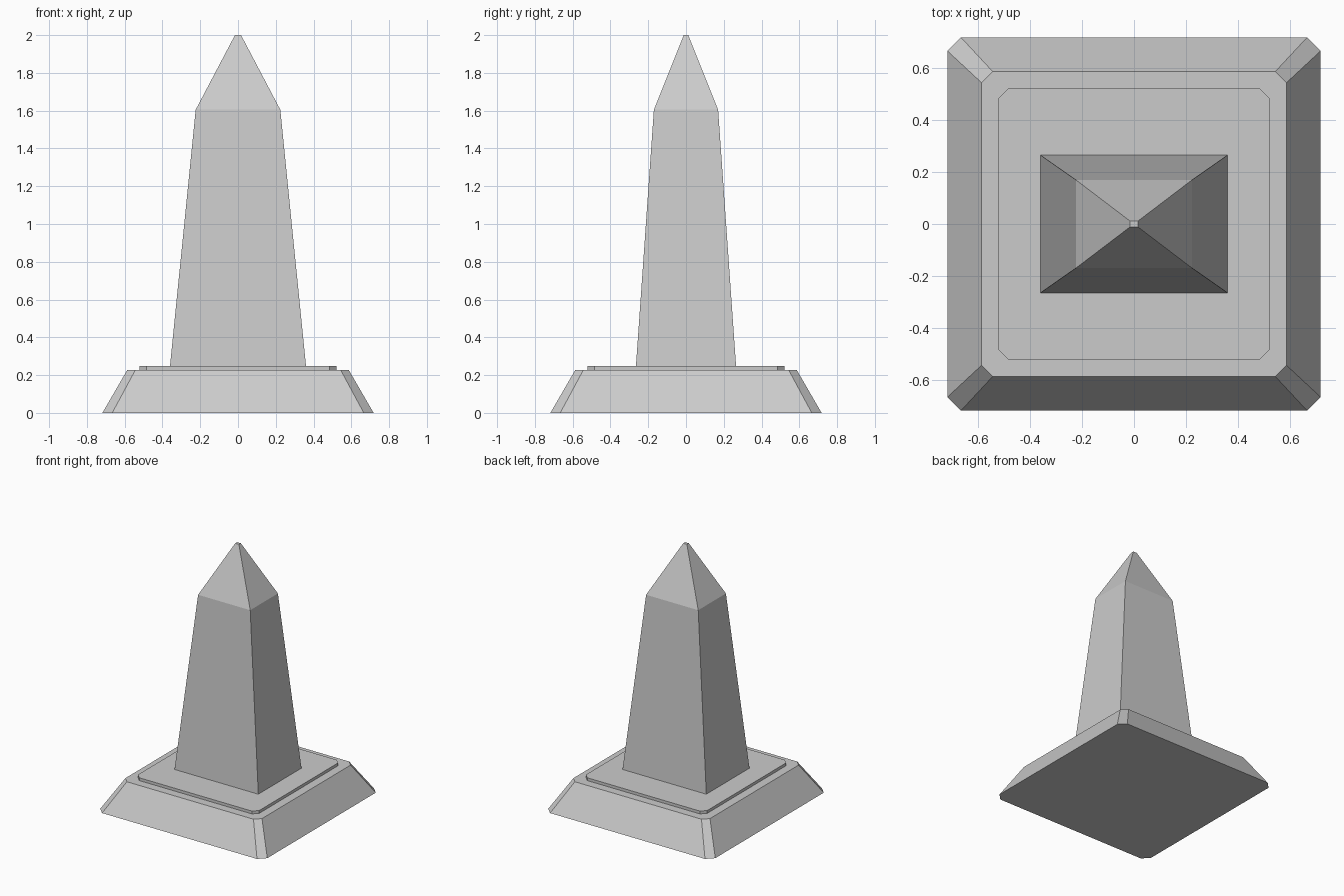
import bpy, bmesh

if "Cube" in bpy.data.objects:
    bpy.data.objects.remove(bpy.data.objects["Cube"])


def ring(hx, hy, z, cut=0):
    """Rectangle outline, counter-clockwise, with optional cut corners."""
    if not cut:
        return [(-hx, -hy, z), (hx, -hy, z), (hx, hy, z), (-hx, hy, z)]
    a, b = hx - cut, hy - cut
    return [(-a, -hy, z), (a, -hy, z), (hx, -b, z), (hx, b, z),
            (a, hy, z), (-a, hy, z), (-hx, b, z), (-hx, -b, z)]


def loft(name, rings):
    """Closed flat-faced solid through a stack of outlines."""
    bm = bmesh.new()
    loops = [[bm.verts.new(p) for p in r] for r in rings]
    n = len(loops[0])
    bm.faces.new(loops[0][::-1])
    bm.faces.new(loops[-1])
    for low, high in zip(loops, loops[1:]):
        for i in range(n):
            j = (i + 1) % n
            bm.faces.new((low[i], low[j], high[j], high[i]))
    mesh = bpy.data.meshes.new(name)
    bm.to_mesh(mesh)
    bm.free()
    obj = bpy.data.objects.new(name, mesh)
    bpy.context.collection.objects.link(obj)
    return obj


# Sloped plinth with cut corners
loft("plinth", [ring(0.718, 0.718, 0, 0.052), ring(0.587, 0.587, 0.226, 0.043)])

# Thin raised step on the plinth
loft("step", [ring(0.521, 0.521, 0.226, 0.037), ring(0.521, 0.521, 0.248, 0.037)])

# Tapered shaft with its pointed, blunt-tipped cap
loft("obelisk_shaft", [ring(0.36, 0.265, 0.248), ring(0.224, 0.17, 1.605),
                       ring(0.016, 0.012, 2.0)])
